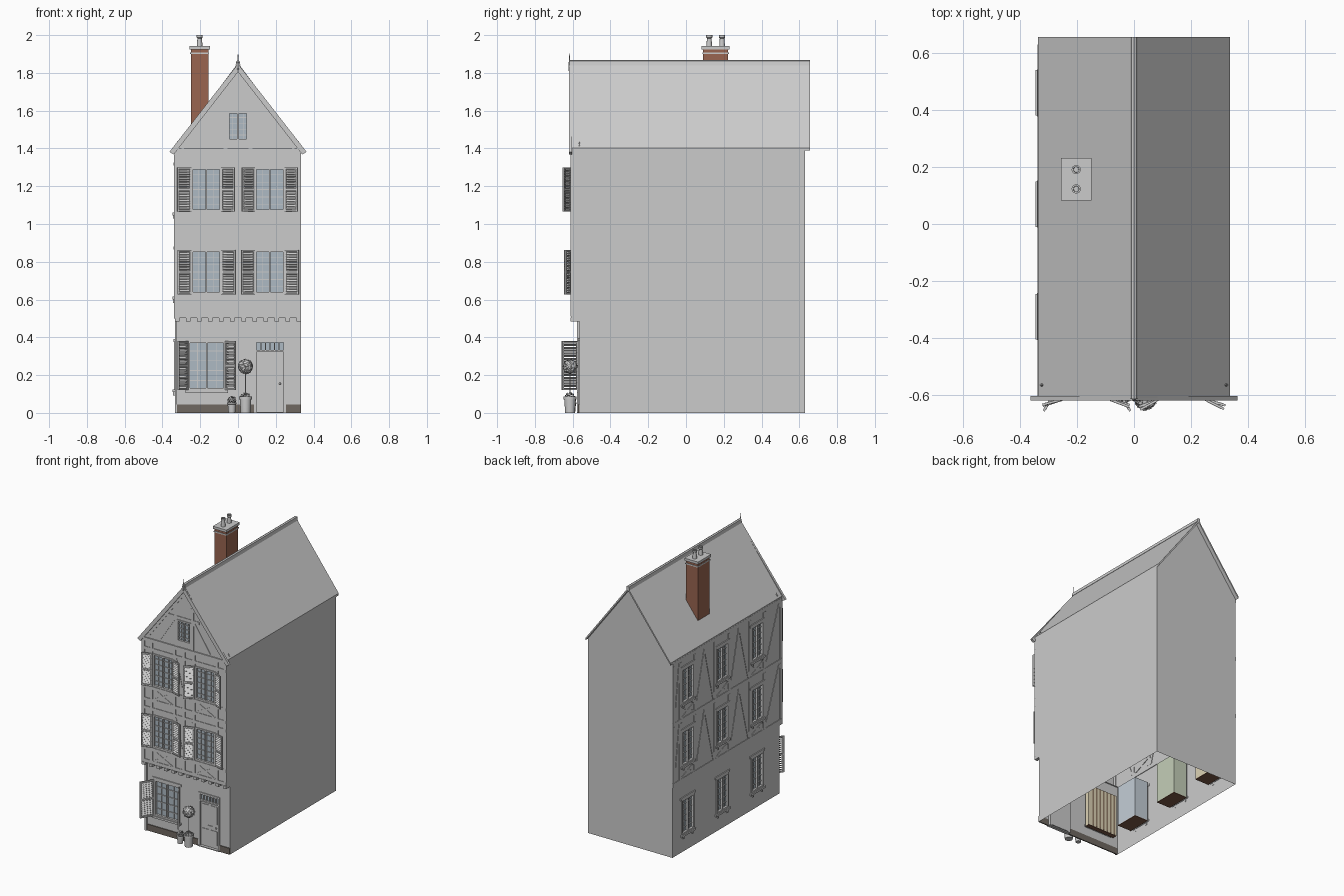
import bpy, bmesh, math, random
from mathutils import Matrix, Vector

if "Cube" in bpy.data.objects:
    bpy.data.objects.remove(bpy.data.objects["Cube"])

random.seed(4)
T = Matrix.Translation
COLORS = {
    "window_glass": (0.42, 0.49, 0.55), "chimney_stack": (0.32, 0.13, 0.08),
    "plinth": (0.16, 0.14, 0.12), "room_floors": (0.20, 0.10, 0.06),
    "blue_rooms": (0.55, 0.62, 0.68), "green_rooms": (0.55, 0.62, 0.48),
    "beige_rooms": (0.72, 0.65, 0.46), "striped_wallpaper": (0.28, 0.20, 0.13)}
parts = {}


def part(name):
    return parts.setdefault(name, bmesh.new())


def box(name, M, x0, x1, y0, y1, z0, z1):
    c = T(((x0 + x1) / 2, (y0 + y1) / 2, (z0 + z1) / 2))
    bmesh.ops.create_cube(part(name), size=1, matrix=M @ c @ Matrix.Diagonal((x1 - x0, y1 - y0, z1 - z0, 1)))


def beam(name, M, a, b, w=0.026, t=0.004):
    """Flat timber on a wall face from a to b, both given as (u, z)."""
    d = Vector((b[0] - a[0], 0, b[1] - a[1]))
    R = Matrix.Rotation(-math.atan2(d.z, d.x), 4, 'Y')
    box(name, M @ T((a[0], 0, a[1])) @ R, 0, d.length, -t, 0.004, -w / 2, w / 2)


def face(name, M, pts):
    bm = part(name)
    bm.faces.new([bm.verts.new(M @ Vector((u, 0, z))) for u, z in pts])


def wall(name, M, u0, u1, z0, z1, holes):
    """Rectangular wall with rectangular openings."""
    us = sorted({u0, u1, *[h[i] for h in holes for i in (0, 1)]})
    zs = sorted({z0, z1, *[h[i] for h in holes for i in (2, 3)]})
    for a, b in zip(us, us[1:]):
        for c, d in zip(zs, zs[1:]):
            u, z = (a + b) / 2, (c + d) / 2
            if not any(h[0] < u < h[1] and h[2] < z < h[3] for h in holes):
                face(name, M, [(a, c), (b, c), (b, d), (a, d)])


def extrude_profile(name, pts, y0, y1):
    bm = part(name)
    f = bm.faces.new([bm.verts.new((x, y0, z)) for x, z in pts])
    r = bmesh.ops.extrude_face_region(bm, geom=[f])
    bmesh.ops.translate(bm, vec=(0, y1 - y0, 0), verts=[v for v in r["geom"] if isinstance(v, bmesh.types.BMVert)])
    bm.faces.new([bm.verts.new((x, y0, z)) for x, z in pts])


def lathe(name, center, profile, n=16):
    bm = part(name)
    vs = [bm.verts.new(Vector(center) + Vector((r, 0, z))) for r, z in profile]
    es = [bm.edges.new(e) for e in zip(vs, vs[1:])]
    bmesh.ops.spin(bm, geom=vs + es, cent=center, axis=(0, 0, 1), angle=math.tau, steps=n, use_merge=True)


def window(M, h, cols, rows, room, depth=0.1, sill=True):
    u0, u1, z0, z1 = h
    f, n = 0.011, "window_frames"
    for a, b in ((u0, u0 + f), (u1 - f, u1), ((u0 + u1) / 2 - 0.004, (u0 + u1) / 2 + 0.004)):
        box(n, M, a, b, -0.006, 0.016, z0, z1)
    for a, b in ((z0, z0 + f), (z1 - f, z1)):
        box(n, M, u0, u1, -0.006, 0.016, a, b)
    for i in range(1, cols):
        u = u0 + (u1 - u0) * i / cols
        box(n, M, u - 0.002, u + 0.002, 0.004, 0.012, z0, z1)
    for i in range(1, rows):
        z = z0 + (z1 - z0) * i / rows
        box(n, M, u0, u1, 0.004, 0.012, z - 0.002, z + 0.002)
    box("window_glass", M, u0, u1, 0.010, 0.013, z0, z1)
    # small room box behind the glass
    e = 0.018
    box(room, M, u0 - e, u1 + e, 0.017, depth, z0 - e, z1 + e)
    box("room_floors", M, u0 - e, u1 + e, 0.017, depth, z0 - e - 0.004, z0 - e)
    if sill:
        box("window_sills", M, u0 - 0.012, u1 + 0.012, -0.012, 0.004, z0 - 0.014, z0)
        box("window_lintels", M, u0 - 0.014, u1 + 0.014, -0.007, 0.004, z1, z1 + 0.016)


def shutter(M, u, z0, z1, w, side, angle):
    """Louvred shutter hinged at u, swung outwards."""
    H = M @ T((u, -0.008, 0)) @ Matrix.Rotation(-side * angle, 4, 'Z')
    lo, hi = sorted((0, side * w))
    n = "shutters"
    for a, b in ((lo, lo + 0.009), (hi - 0.009, hi)):
        box(n, H, a, b, -0.004, 0.004, z0, z1)
    for z in (z0, (z0 + z1) / 2 - 0.006, z1 - 0.012):
        box(n, H, lo, hi, -0.004, 0.004, z, z + 0.012)
    k = 18
    for i in range(k):
        z = z0 + (z1 - z0) * (i + 0.5) / k
        L = H @ T(((lo + hi) / 2, 0, z)) @ Matrix.Rotation(math.radians(50), 4, 'X')
        box(n, L, -w / 2 + 0.008, w / 2 - 0.008, -0.006, 0.006, -0.001, 0.001)


I = Matrix.Identity(4)
GROUND = T((0, -0.565, 0))
UPPER = T((0, -0.607, 0))
LEFT = T((-0.334, 0, 0)) @ Matrix.Rotation(-math.pi / 2, 4, 'Z')
XW = 0.334
ROOMS = ["blue_rooms", "green_rooms", "beige_rooms"]

# ground floor front: window, door, plinth
gwin, door = (-0.265, -0.065, 0.12, 0.38), (0.09, 0.25, 0.0, 0.38)
wall("front_wall_ground", GROUND, -XW, XW, 0, 0.505, [gwin, door])
window(GROUND, gwin, 4, 5, "beige_rooms", 0.05)
for i in range(7):
    u = -0.27 + i * 0.03
    box("striped_wallpaper", GROUND, u, u + 0.012, 0.05, 0.052, 0.105, 0.395)
for u, s in ((-0.265, -1), (-0.065, 1)):
    shutter(GROUND, u, 0.12, 0.38, 0.098, s, math.radians(58))
for a, b in ((-XW, 0.085), (0.255, XW)):
    box("plinth", GROUND, a, b, -0.006, 0.002, 0, 0.045)
box("corner_post", GROUND, -0.334, -0.322, -0.012, 0.0, 0.0, 0.49)
for a, b in ((0.085, 0.098), (0.242, 0.255)):
    box("door_frame", GROUND, a, b, -0.006, 0.02, 0, 0.385)
for a, b in ((0.372, 0.385), (0.322, 0.332)):
    box("door_frame", GROUND, 0.085, 0.255, -0.006, 0.02, a, b)
for i in range(1, 6):
    u = 0.098 + 0.144 * i / 6
    box("door_frame", GROUND, u - 0.003, u + 0.003, 0, 0.014, 0.33, 0.374)
box("window_glass", GROUND, 0.095, 0.245, 0.010, 0.014, 0.33, 0.374)
box("door", GROUND, 0.097, 0.243, 0.008, 0.018, 0.006, 0.324)
for a, b in ((0.112, 0.162), (0.178, 0.228)):
    for c, d in ((0.03, 0.13), (0.18, 0.305)):
        box("door_panels", GROUND, a, b, 0.004, 0.010, c, d)
box("letter_slot", GROUND, 0.15, 0.19, 0.003, 0.010, 0.15, 0.16)
bmesh.ops.create_uvsphere(part("door_knob"), u_segments=10, v_segments=6, radius=0.006,
                          matrix=GROUND @ T((0.222, 0.001, 0.155)))
box("door_step", GROUND, 0.085, 0.255, -0.012, 0.01, 0, 0.006)

# jettied upper front with shuttered windows
wins = [(u - 0.08, u + 0.08, z, z + 0.235) for z in (0.628, 1.065) for u in (-0.168, 0.168)]
wall("front_wall_upper", UPPER, -XW, XW, 0.505, 1.40, wins)
for i, h in enumerate(wins):
    window(UPPER, h, 4, 6, ROOMS[i % 3], sill=False)
    for u, s in ((h[0], -1), (h[1], 1)):
        shutter(UPPER, u, h[2], h[3], 0.076, s, math.radians(random.uniform(14, 30)))
box("jetty_soffit", I, -XW, XW, -0.607, -0.56, 0.503, 0.508)
for i in range(12):
    u = -0.322 + i * 0.644 / 11
    box("jetty_joists", UPPER, u - 0.012, u + 0.012, -0.004, 0.042, 0.485, 0.505)

# front timber frame
for z in (0.52, 0.612, 0.90, 0.96, 1.05, 1.325, 1.385):
    beam("front_timbers", UPPER, (-XW, z), (XW, z), 0.022)
for u in (-0.322, -0.259, -0.077, 0, 0.077, 0.259, 0.322):
    beam("front_timbers", UPPER, (u, 0.51), (u, 1.39), 0.02)
for s in (-1, 1):
    for z in (0.525, 0.965):
        beam("front_timbers", UPPER, (s * 0.09, z), (s * 0.245, z + 0.08), 0.016, 0.003)
        beam("front_timbers", UPPER, (s * 0.09, z + 0.08), (s * 0.245, z), 0.016, 0.003)
        beam("front_timbers", UPPER, (s * 0.01, z + 0.1), (s * 0.07, z + 0.36), 0.016, 0.003)

# front gable with its window and timbers
gw = (-0.056, 0.056, 1.44, 1.595)
zr = lambda x: 1.838 - 1.33 * abs(x)
for s in (-1, 1):
    face("gable_wall", UPPER, [(s * XW, 1.39), (s * 0.056, 1.39), (s * 0.056, zr(0.056))])
    beam("gable_timbers", UPPER, (s * 0.30, 1.405), (0, 1.80), 0.024)
    beam("gable_timbers", UPPER, (s * 0.066, 1.40), (s * 0.066, 1.70), 0.02)
    beam("gable_timbers", UPPER, (s * 0.20, 1.41), (s * 0.075, 1.60), 0.018, 0.003)
    extrude_profile("barge_boards", [(s * 0.363, 1.382), (s * 0.34, 1.368), (0, 1.805), (0, 1.848)], -0.619, -0.603)
face("gable_wall", UPPER, [(-0.056, 1.39), (0.056, 1.39), (0.056, 1.44), (-0.056, 1.44)])
face("gable_wall", UPPER, [(-0.056, 1.595), (0.056, 1.595), (0.056, zr(0.056)), (0, zr(0)), (-0.056, zr(0.056))])
window(UPPER, gw, 4, 5, "beige_rooms", 0.08, sill=False)
beam("gable_timbers", UPPER, (-0.12, 1.61), (0.12, 1.61), 0.02)
box("gable_beam", UPPER, -0.32, 0.32, -0.008, 0.004, 1.388, 1.402)

# left side wall: three floors of three windows (u runs towards the front)
cols = (-0.46, -0.07, 0.325)
side = [[(u - 0.068, u + 0.068, z, z + 0.25) for u in cols] for z in (0.125, 0.615, 1.06)]
wall("left_wall_ground", LEFT, -0.63, 0.565, 0, 0.505, side[0])
wall("left_wall_upper", LEFT, -0.63, 0.607, 0.505, 1.40, side[1] + side[2])
for row in side:
    for h, room in zip(row, reversed(ROOMS)):
        window(LEFT, h, 4, 6, room, 0.125)
        for u in (h[0] + 0.01, h[1] - 0.022):
            box("sill_brackets", LEFT, u, u + 0.012, -0.009, 0.002, h[2] - 0.032, h[2] - 0.014)
for z in (0.515, 0.945, 1.38):
    beam("side_timbers", LEFT, (-0.63, z), (0.607, z), 0.028)
for z0, z1 in ((0.53, 0.93), (0.96, 1.365)):
    for u in (-0.615, 0.594, *[c + s * 0.082 for c in cols for s in (-1, 1)]):
        beam("side_timbers", LEFT, (u, z0), (u, z1), 0.024)
    for a, b in ((-0.365, -0.265), (-0.165, -0.265), (0.025, 0.125), (0.23, 0.125), (0.42, 0.58), (-0.60, -0.55)):
        beam("side_timbers", LEFT, (a, z0), (b, z1), 0.02, 0.003)
    for c in cols:
        beam("side_timbers", LEFT, (c - 0.07, z0), (c + 0.07, z0 + 0.06), 0.014, 0.003)
        beam("side_timbers", LEFT, (c - 0.07, z0 + 0.06), (c + 0.07, z0), 0.014, 0.003)

# plain right and back walls
RIGHT = T((XW, 0, 0)) @ Matrix.Rotation(math.pi / 2, 4, 'Z')
face("right_wall", RIGHT, [(-0.565, 0), (0.63, 0), (0.63, 1.40), (-0.607, 1.40), (-0.607, 0.485), (-0.565, 0.485)])
face("back_wall", T((0, 0.63, 0)), [(XW, 0), (-XW, 0), (-XW, 1.395), (0, 1.838), (XW, 1.395)])

# roof, ridge, eave hooks, finial
extrude_profile("roof", [(-0.337, 1.388), (-0.337, 1.403), (0, 1.852), (0.337, 1.403), (0.337, 1.388), (0, 1.835)],
                -0.61, 0.657)
extrude_profile("ridge_cap", [(-0.013, 1.838), (-0.009, 1.862), (0, 1.867), (0.009, 1.862), (0.013, 1.838)], -0.614, 0.657)
for s in (-1, 1):
    lathe("eave_hooks", (s * 0.322, -0.565, 1.40), [(0.007, 0), (0.008, 0.014), (0.004, 0.025), (0.0005, 0.038)], 8)
lathe("finial", (0, -0.617, 1.805), [(0.003, 0), (0.006, 0.02), (0.006, 0.045), (0.003, 0.055), (0.0005, 0.11)], 8)

# chimney with two caps and two pots
C = T((-0.203, 0.157, 0))
box("chimney_stack", C, -0.047, 0.047, -0.066, 0.066, 1.42, 1.93)
box("chimney_caps", C, -0.05, 0.05, -0.07, 0.07, 1.900, 1.909)
box("chimney_caps", C, -0.054, 0.054, -0.074, 0.074, 1.925, 1.943)
for dy in (-0.034, 0.034):
    lathe("chimney_pots", C @ Vector((0, dy, 1.943)),
          [(0.015, 0), (0.012, 0.04), (0.016, 0.044), (0.016, 0.057), (0.010, 0.057), (0.009, 0.01), (0.0005, 0.01)])


def leaves(name, center, radius, count, size):
    bm = part(name)
    for i in range(count):
        z = 1 - 2 * (i + 0.5) / count
        a, r = i * 2.39996, math.sqrt(1 - z * z)
        n = Vector((r * math.cos(a), r * math.sin(a), z))
        tilt = Vector([random.uniform(-0.7, 0.7) for _ in range(3)])
        R = (n + tilt).to_track_quat('Z', 'Y').to_matrix().to_4x4()
        bmesh.ops.create_circle(bm, cap_ends=True, segments=5, radius=size,
                                matrix=T(Vector(center) + n * radius * random.uniform(0.9, 1.02)) @ R)


# topiary tree and a small flower pot by the door
lathe("tree_pot", (0.04, -0.614, 0), [(0.0005, 0), (0.026, 0), (0.030, 0.07), (0.034, 0.072), (0.034, 0.086),
                                      (0.029, 0.086), (0.028, 0.074), (0.0005, 0.074)], 20)
lathe("tree_stem", (0.04, -0.614, 0.07), [(0.003, 0), (0.003, 0.14)], 8)
bmesh.ops.create_icosphere(part("tree_ball"), subdivisions=3, radius=0.036, matrix=T((0.04, -0.614, 0.245)))
leaves("tree_leaves", (0.04, -0.614, 0.245), 0.038, 260, 0.006)
leaves("tree_pot_plants", (0.04, -0.614, 0.08), 0.027, 50, 0.006)
lathe("flower_pot", (-0.033, -0.605, 0), [(0.0005, 0), (0.018, 0), (0.022, 0.045), (0.024, 0.046), (0.024, 0.056),
                                          (0.020, 0.056), (0.019, 0.048), (0.0005, 0.048)])
leaves("flower_plants", (-0.033, -0.605, 0.065), 0.022, 60, 0.006)

# turn every gathered mesh into an object
SMOOTH = ("pot", "stem", "ball", "finial", "knob", "hooks")
for name, bm in parts.items():
    if "wall" in name:
        bmesh.ops.remove_doubles(bm, verts=bm.verts, dist=1e-5)
    if not name.endswith(("leaves", "plants")):
        bmesh.ops.recalc_face_normals(bm, faces=bm.faces)
    me = bpy.data.meshes.new(name)
    bm.to_mesh(me)
    bm.free()
    ob = bpy.data.objects.new(name, me)
    bpy.context.collection.objects.link(ob)
    if name in COLORS:
        mat = bpy.data.materials.new(name)
        mat.diffuse_color = (*COLORS[name], 1)
        mat.use_nodes = True
        mat.node_tree.nodes["Principled BSDF"].inputs["Base Color"].default_value = mat.diffuse_color
        me.materials.append(mat)
    if any(k in name for k in SMOOTH) and "plants" not in name:
        bpy.context.view_layer.objects.active = ob
        ob.select_set(True)
        bpy.ops.object.shade_smooth_by_angle(angle=math.radians(35))
        ob.select_set(False)
